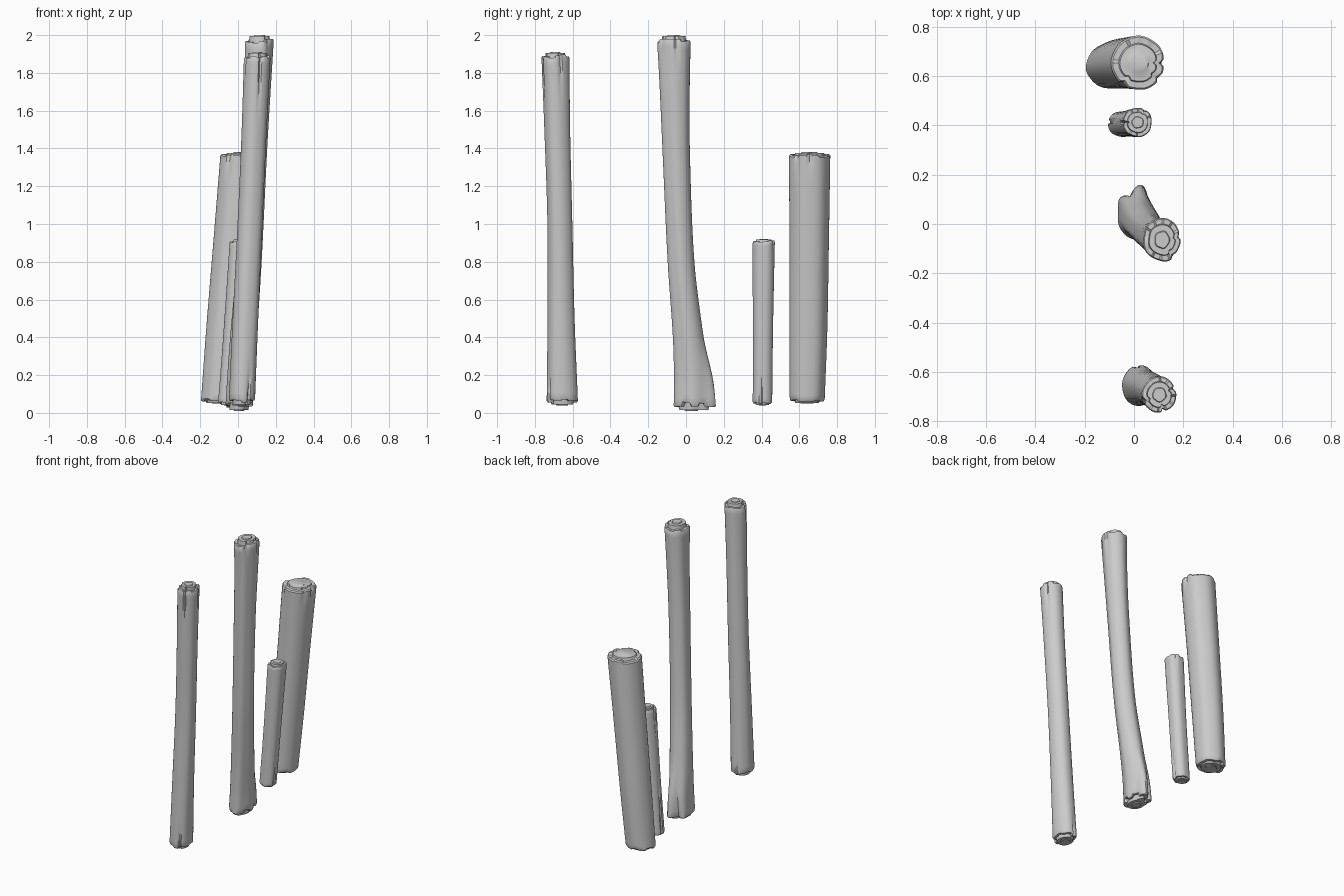
import bpy, bmesh, math, random

if "Cube" in bpy.data.objects:
    bpy.data.objects.remove(bpy.data.objects["Cube"])

SIDES, RINGS = 48, 30


def smooth_lerp(keys, z):
    """Interpolate (z, cx, cy, rx, ry) stations with a Catmull-Rom style curve."""
    n = len(keys)
    z = min(max(z, keys[0][0]), keys[-1][0])
    i = max(k for k in range(n - 1) if keys[k][0] <= z)
    a, b = keys[i], keys[i + 1]
    h = b[0] - a[0]
    t = (z - a[0]) / h

    def slope(k, c):
        lo, hi = keys[max(k - 1, 0)], keys[min(k + 1, n - 1)]
        return (hi[c] - lo[c]) / (hi[0] - lo[0])

    return [(2*t**3 - 3*t*t + 1) * a[c] + (t**3 - 2*t*t + t) * h * slope(i, c)
            + (3*t*t - 2*t**3) * b[c] + (t**3 - t*t) * h * slope(i + 1, c)
            for c in range(1, 5)]


def bump(ang, centre, width):
    d = math.radians((math.degrees(ang) - centre + 180) % 360 - 180)
    return math.exp(-(d / math.radians(width)) ** 2)


def make_log(name, keys, seed, step, cracks, roots=(), lobe=0.03):
    """Lofted trunk: bark shell, chipped rims and stepped core wood at both ends.
    cracks / roots: (angle, width, depth, end 0|1, length)"""
    rng = random.Random(seed)
    z0, z1 = keys[0][0], keys[-1][0]
    waves = [(k, rng.uniform(0.3, 1) * lobe / math.sqrt(k - 1), rng.uniform(0, 6.28),
              rng.uniform(-0.8, 0.8)) for k in (3, 4, 5, 7)]
    # chipped rim heights, held over several neighbouring sides
    chips = []
    for e in (0, 1):
        vals = [rng.uniform(0, step * 0.9) for _ in range(SIDES // 4)]
        chips.append([vals[i // 4] for i in range(SIDES)])
    bm = bmesh.new()

    def radius(a, z):
        r = 1 + sum(m * math.sin(k * a + p + tw * z) for k, m, p, tw in waves)
        for ang, w, d, end, ln in list(cracks) + list(roots):
            far = (z - z0) if end == 0 else (z1 - z)
            r += d * bump(a, ang, w) * max(0, 1 - far / ln) ** 1.3
        return r

    def ring(scale, zfun, plain=False):
        out = []
        for i in range(SIDES):
            a = 2 * math.pi * i / SIDES
            z = zfun(i)
            cx, cy, rx, ry = smooth_lerp(keys, z)
            r = scale * (1 + 0.04 * math.sin(5 * a + seed) if plain else radius(a, z))
            out.append(bm.verts.new((cx + rx * r * math.cos(a),
                                     cy + ry * r * math.sin(a), z)))
        return out

    lo = lambda i: z0 + step * 0.6 + chips[0][i]
    hi = lambda i: z1 - step * 0.6 - chips[1][i]
    rows = []
    # bottom end, from heartwood outwards
    rows.append(ring(0.36, lambda i: z0, True))
    rows.append(ring(0.40, lambda i: z0 + step * 0.2, True))
    rows.append(ring(0.68, lambda i: z0 + step * 0.2))
    rows.append(ring(0.72, lo))
    rows.append(ring(0.94, lo))
    # bark, with rings packed closer near both ends
    for k in range(RINGS + 1):
        u = k / RINGS
        t = 0.5 * u + 0.5 * (0.5 - 0.5 * math.cos(math.pi * u))
        rows.append(ring(1, lambda i: lo(i) + 0.008 + (hi(i) - lo(i) - 0.016) * t))
    # top end, inwards to heartwood
    rows.append(ring(0.94, hi))
    rows.append(ring(0.72, hi))
    rows.append(ring(0.68, lambda i: z1 - step * 0.2))
    rows.append(ring(0.40, lambda i: z1 - step * 0.2, True))
    rows.append(ring(0.36, lambda i: z1, True))

    for p, q in zip(rows, rows[1:]):
        for i in range(SIDES):
            j = (i + 1) % SIDES
            bm.faces.new((p[i], p[j], q[j], q[i]))
    bm.faces.new(rows[0][::-1])
    bm.faces.new(rows[-1])
    bmesh.ops.recalc_face_normals(bm, faces=bm.faces)
    me = bpy.data.meshes.new(name)
    bm.to_mesh(me)
    bm.free()
    ob = bpy.data.objects.new(name, me)
    bpy.context.collection.objects.link(ob)
    bpy.ops.object.select_all(action='DESELECT')
    ob.select_set(True)
    bpy.context.view_layer.objects.active = ob
    bpy.ops.object.shade_smooth_by_angle(angle=math.radians(35))
    return ob


# Straight tall log at the front
make_log("front_log", [
    (0.04, 0.020, -0.655, 0.070, 0.084), (0.50, 0.040, -0.662, 0.068, 0.072),
    (1.00, 0.064, -0.668, 0.066, 0.066), (1.50, 0.086, -0.682, 0.066, 0.068),
    (1.91, 0.103, -0.692, 0.070, 0.074)], 3, 0.022,
    [(285, 5, -0.22, 1, 0.4), (20, 5, -0.2, 1, 0.3), (200, 6, -0.2, 1, 0.2),
     (300, 5, -0.2, 0, 0.25), (100, 5, -0.2, 0, 0.2)])

# Tallest log with flared root base
make_log("flared_log", [
    (0.01, 0.004, 0.028, 0.072, 0.092), (0.18, 0.012, 0.030, 0.070, 0.092),
    (0.40, 0.028, 0.012, 0.070, 0.080), (0.80, 0.058, -0.026, 0.066, 0.070),
    (1.40, 0.088, -0.052, 0.066, 0.072), (1.75, 0.105, -0.060, 0.070, 0.080),
    (2.00, 0.114, -0.064, 0.077, 0.090)], 8, 0.03,
    [(10, 5, -0.2, 1, 0.2), (310, 6, -0.2, 1, 0.12), (110, 6, -0.15, 0, 0.3)],
    [(75, 22, 0.50, 0, 0.42), (135, 20, 0.22, 0, 0.35)], 0.035)

# Short thin log
make_log("short_log", [
    (0.04, -0.053, 0.405, 0.054, 0.052), (0.45, -0.020, 0.408, 0.055, 0.054),
    (0.92, 0.015, 0.412, 0.060, 0.060)], 5, 0.012,
    [(350, 6, -0.2, 0, 0.3), (170, 6, -0.22, 0, 0.6), (180, 6, -0.2, 1, 0.4),
     (60, 6, -0.15, 1, 0.1)])

# Thick log at the back
make_log("thick_log", [
    (0.05, -0.100, 0.640, 0.095, 0.092), (0.45, -0.066, 0.647, 0.100, 0.100),
    (0.90, -0.026, 0.651, 0.103, 0.104), (1.38, 0.018, 0.653, 0.108, 0.110)],
    12, 0.014,
    [(0, 5, -0.18, 1, 0.12), (235, 6, -0.18, 1, 0.2), (325, 5, -0.15, 1, 0.15)],
    (), 0.025)
